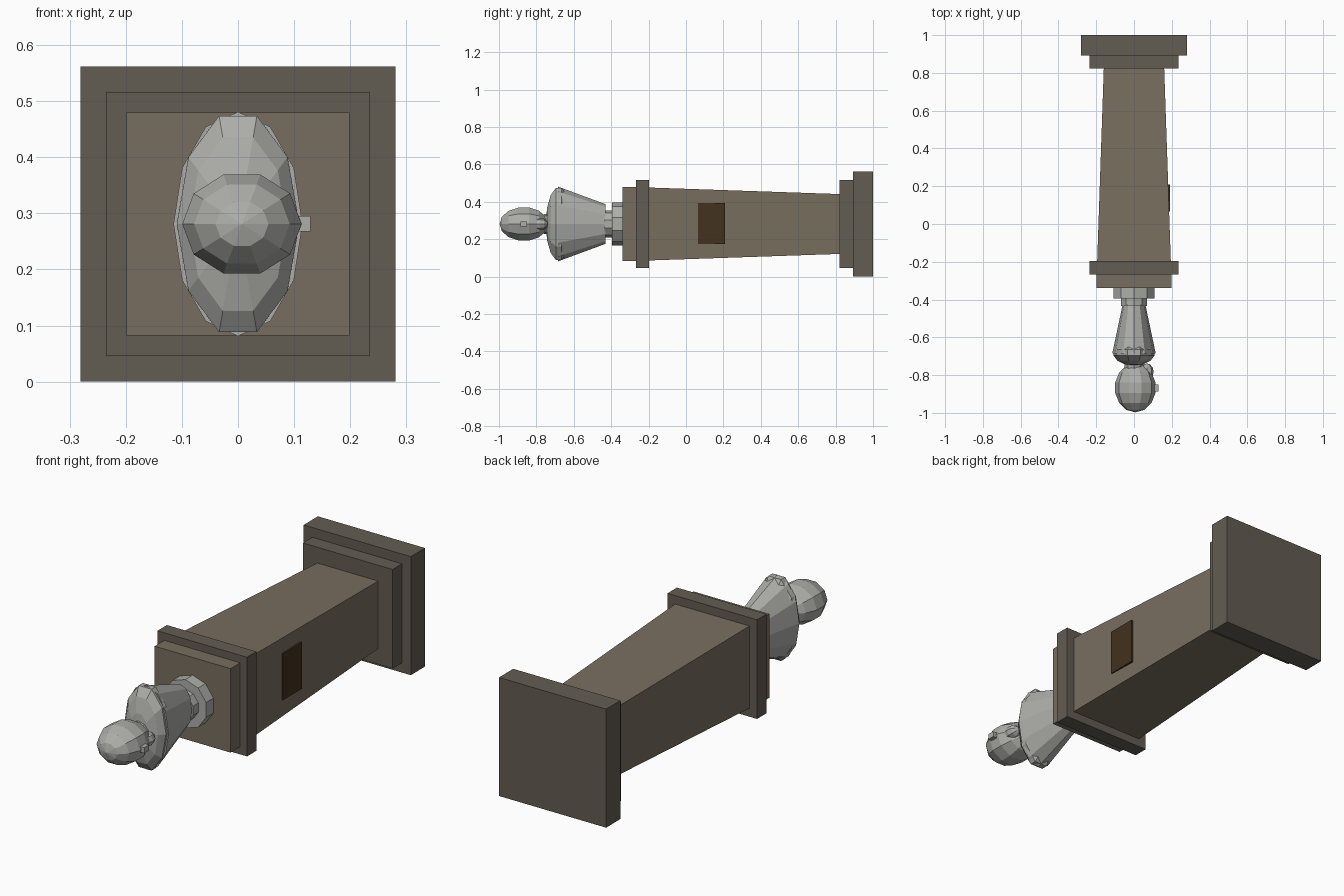
import bpy, bmesh
from math import pi
from mathutils import Matrix

if "Cube" in bpy.data.objects:
    bpy.data.objects.remove(bpy.data.objects["Cube"])

AXIS_Z = 0.281  # height of the axis the lying monument is built around


def material(name, r, g, b):
    m = bpy.data.materials.new(name)
    m.diffuse_color = (r, g, b, 1)
    m.use_nodes = True
    m.node_tree.nodes["Principled BSDF"].inputs["Base Color"].default_value = m.diffuse_color
    return m


STONE = material("stone", 0.19, 0.155, 0.115)
TRIM = material("dark_stone", 0.125, 0.11, 0.085)
MARBLE = material("marble", 0.42, 0.42, 0.40)
BRONZE = material("bronze", 0.055, 0.032, 0.013)


def finish(name, bm, mat):
    bmesh.ops.recalc_face_normals(bm, faces=bm.faces)
    me = bpy.data.meshes.new(name)
    bm.to_mesh(me)
    bm.free()
    me.materials.append(mat)
    ob = bpy.data.objects.new(name, me)
    bpy.context.collection.objects.link(ob)
    return ob


def frustum(name, y0, y1, r0, r1, sides, mat, squash=1.0, turn=0.0):
    """Prism or cone along y; r is the z half-size, squash scales x."""
    bm = bmesh.new()
    rings = []
    m = Matrix.Rotation(turn, 3, 'Y')
    for y, r in ((y0, r0), (y1, r1)):
        ring = []
        for i in range(sides):
            v = Matrix.Rotation(2 * pi * i / sides, 3, 'Y') @ m.col[2] * r
            ring.append(bm.verts.new((v.x * squash, y, AXIS_Z + v.z)))
        rings.append(ring)
    a, b = rings
    bm.faces.new(a)
    bm.faces.new(b)
    for i in range(sides):
        j = (i + 1) % sides
        bm.faces.new((a[i], a[j], b[j], b[i]))
    return finish(name, bm, mat)


def square(name, y0, y1, h0, h1, mat):
    return frustum(name, y0, y1, h0 * 2 ** .5, h1 * 2 ** .5, 4, mat, turn=pi / 4)


def ellipsoid(name, center, radii, mat, seg=10, rings=7):
    """Low-poly sphere with its poles along y and a vertex at the top."""
    bm = bmesh.new()
    bmesh.ops.create_uvsphere(bm, u_segments=seg, v_segments=rings, radius=1)
    bm.transform(Matrix.Translation(center) @ Matrix.Diagonal((*radii, 1))
                 @ Matrix.Rotation(pi / 2, 4, 'Y') @ Matrix.Rotation(pi / 2, 4, 'X'))
    return finish(name, bm, mat)


def box(name, lo, hi, mat):
    bm = bmesh.new()
    bmesh.ops.create_cube(bm, size=1)
    size = [b - a for a, b in zip(lo, hi)]
    mid = [(a + b) / 2 for a, b in zip(lo, hi)]
    bm.transform(Matrix.Translation(mid) @ Matrix.Diagonal((*size, 1)))
    return finish(name, bm, mat)


# Pedestal
square("plinth", 1.0, 0.893, 0.281, 0.281, TRIM)
square("plinth_step", 0.893, 0.822, 0.235, 0.235, TRIM)
square("shaft", 0.822, -0.2, 0.16, 0.195, STONE)
square("cornice", -0.197, -0.268, 0.235, 0.235, TRIM)
square("top_block", -0.268, -0.34, 0.199, 0.199, STONE)
box("plaque", (0.17, 0.065, 0.174), (0.191, 0.208, 0.394), BRONZE)

# Bust, facing +x
frustum("socle", -0.34, -0.395, 0.115, 0.115, 10, MARBLE)
frustum("socle_stem", -0.385, -0.435, 0.072, 0.072, 10, MARBLE)
frustum("torso", -0.43, -0.685, 0.106, 0.2, 12, MARBLE, squash=0.575)
ellipsoid("shoulders", (0, -0.68, AXIS_Z), (0.112, 0.07, 0.208), MARBLE)
frustum("neck", -0.72, -0.79, 0.055, 0.05, 10, MARBLE)
ellipsoid("head", (0.007, -0.867, AXIS_Z), (0.109, 0.13, 0.095), MARBLE)
ellipsoid("beard", (0.068, -0.783, AXIS_Z), (0.036, 0.045, 0.033), MARBLE, 8, 6)
box("nose", (0.09, -0.886, 0.268), (0.129, -0.85, 0.295), MARBLE)
